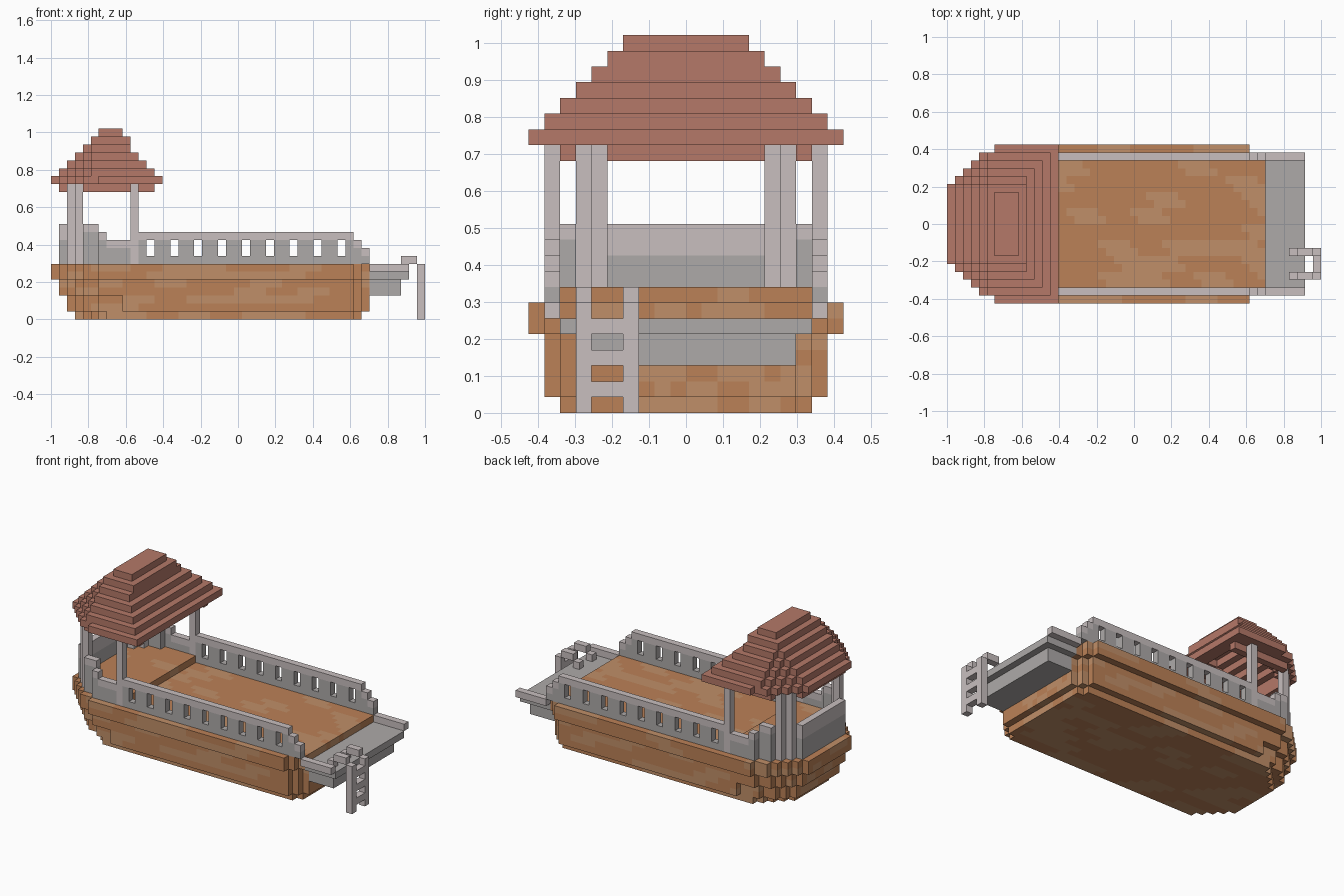
import bpy, bmesh, math, random
from mathutils import Vector

if "Cube" in bpy.data.objects:
    bpy.data.objects.remove(bpy.data.objects["Cube"])

U = 2 / 47                      # edge of one block; 47 blocks along x
parts = {}                      # part name -> {cell: material key}
rng = random.Random(4)
COL = {"wood": (0.50, 0.22, 0.095), "wood_light": (0.53, 0.275, 0.14),
       "roof_red": (0.46, 0.19, 0.14), "stone": (0.42, 0.40, 0.395),
       "stone_light": (0.58, 0.52, 0.52)}
mats = {}
for key, c in COL.items():
    mats[key] = bpy.data.materials.new(key)
    mats[key].diffuse_color = (*c, 1)


def fill(name, xs, ys, zs, mat):
    cells = parts.setdefault(name, {})
    for i in xs:
        for j in ys:
            for k in zs:
                cells[i, j, k] = mat


def both(c):
    """Block column c and its mirror image across y = 0."""
    return (c, -1 - c)


def plan(start, end, taper, full, nose=0):
    """Half widths per x column: tapered stern, straight sides, stepped front."""
    w = {}
    for i in range(start, end):
        n = i - start
        w[i] = min(taper[n] if n < len(taper) else full, full)
        if nose and end - i <= nose:
            w[i] = full - (nose + 1 - (end - i))
    return w


STERN = [5, 6, 7, 8, 9, 9]

# hull: stacked layers, flaring towards the top
blotch = {}
layers = [(0, 3, 39, [4, 5, 6, 7], 8, 1),
          (1, 2, 40, [5, 6, 7, 7, 8, 8, 8], 9, 2), (2, 2, 40, [5, 6, 7, 7, 8, 8, 8], 9, 2),
          (3, 1, 40, [5, 6, 7, 8, 8], 9, 2), (4, 1, 40, [5, 6, 7, 8, 8], 9, 2),
          (5, 0, 40, STERN, 10, 2), (6, 0, 40, STERN, 10, 2)]
for k, s, e, taper, full, nose in layers:
    for i, hw in plan(s, e, taper, full, nose).items():
        fill("hull", [i], range(-hw, hw), [k], "wood")

# raised stern deck
for i, hw in plan(2, 11, [5, 6, 7, 7], 8).items():
    fill("stern_deck", [i], range(-hw, hw), [7], "wood")

# lighter planks scattered over the wood
for name in ("hull", "stern_deck"):
    for (i, j, k) in parts[name]:
        key = ((i + 2 * k + j) // 4, j // 2, k)
        if key not in blotch:
            blotch[key] = rng.random() < 0.35
        if blotch[key]:
            parts[name][i, j, k] = "wood_light"


# bulwark: (columns, block column in y, top layer)
def wall(name, xs, ys, top):
    fill(name, xs, ys, range(7, top), "stone")
    fill(name, xs, ys, [top - 1], "stone_light")


wall("stern_wall", [1], range(-5, 5), 12)
fill("stern_wall", [1], range(-5, 5), [10], "stone_light")
for xs, c, top in [([2], 5, 12), ([3], 6, 12), ([4, 5], 7, 12), ([6], 8, 11),
                   (range(7, 11), 8, 10), (range(11, 38), 8, 11), ([38], 8, 10), ([39], 8, 9)]:
    wall("stern_wall" if top == 12 else "side_wall", xs, both(c), top)
for i in range(12, 37, 3):
    for j in both(8):
        for k in (8, 9):
            del parts["side_wall"][i, j, k]

# posts carrying the roof
for i, c in ((2, 5), (3, 6), (10, 8)):
    fill("roof_post", [i], both(c), range(7, 17), "stone_light")
for cell in parts["roof_post"]:
    for name in ("stern_wall", "side_wall"):
        parts[name].pop(cell, None)

# bow platform with low kerbs
fill("bow_platform", range(40, 45), range(-8, 8), [5], "stone")
fill("bow_platform", range(40, 44), range(-7, 7), [3, 4], "stone")
fill("platform_kerb", range(40, 45), both(8), [6], "stone_light")

# boarding ladder with hooked handles
for j in (-7, -4):
    fill("ladder", [46], [j], range(0, 7), "stone_light")
    fill("ladder", [44, 45], [j], [7], "stone_light")
    fill("ladder", [43], [j], [6], "stone_light")
fill("ladder", [46], (-6, -5), (1, 3, 5), "stone_light")

# stepped hollow roof
ends = [14, 13, 12, 11, 10, 10, 9]


def roof_area(s):
    if s > 6:
        return set()
    w = plan(s, ends[s], STERN, 10 - s)
    return {(i, j) for i, hw in w.items() for j in range(-hw, hw)}


for s in range(7):
    above = roof_area(s + 1)
    for i, j in roof_area(s):
        if not all((i + a, j + b) in above for a in (-1, 0, 1) for b in (-1, 0, 1)):
            fill("roof", [i], [j], [17 + s], "roof_red")
# lip under the eaves
fill("roof", [1], range(-5, 5), [16], "roof_red")
fill("roof", range(4, 13), both(7), [16], "roof_red")

# turn blocks into meshes, keeping only exposed faces
solid = {c for cells in parts.values() for c in cells}
DIRS = [Vector(d) for d in ((1, 0, 0), (-1, 0, 0), (0, 1, 0), (0, -1, 0), (0, 0, 1), (0, 0, -1))]
for name, cells in parts.items():
    keys = sorted(set(cells.values()))
    bm = bmesh.new()
    pool = {}
    for cell, key in cells.items():
        for d in DIRS:
            if tuple(int(a + b) for a, b in zip(cell, d)) in solid:
                continue
            t = Vector((abs(d.y) + abs(d.z), abs(d.x), 0)) if not d.z else Vector((1, 0, 0))
            t = Vector((0, 0, 1)) if not d.z else t
            b = d.cross(t)
            mid = Vector(cell) + Vector((.5, .5, .5)) + d / 2
            vs = []
            for p, q in ((-1, -1), (1, -1), (1, 1), (-1, 1)):
                v = mid + t * p / 2 + b * q / 2
                at = tuple(round(x) for x in v)
                if at not in pool:
                    pool[at] = bm.verts.new((at[0] * U - 1, at[1] * U, at[2] * U))
                vs.append(pool[at])
            bm.faces.new(vs).material_index = keys.index(key)
    bmesh.ops.dissolve_limit(bm, angle_limit=math.radians(1), verts=bm.verts[:],
                             edges=bm.edges[:], delimit={'MATERIAL'})
    me = bpy.data.meshes.new(name)
    bm.to_mesh(me)
    bm.free()
    for key in keys:
        me.materials.append(mats[key])
    bpy.context.collection.objects.link(bpy.data.objects.new(name, me))

for m in bpy.data.materials:
    if m.users and not m.is_grease_pencil:
        m.use_nodes = True
        m.node_tree.nodes["Principled BSDF"].inputs["Base Color"].default_value = m.diffuse_color
